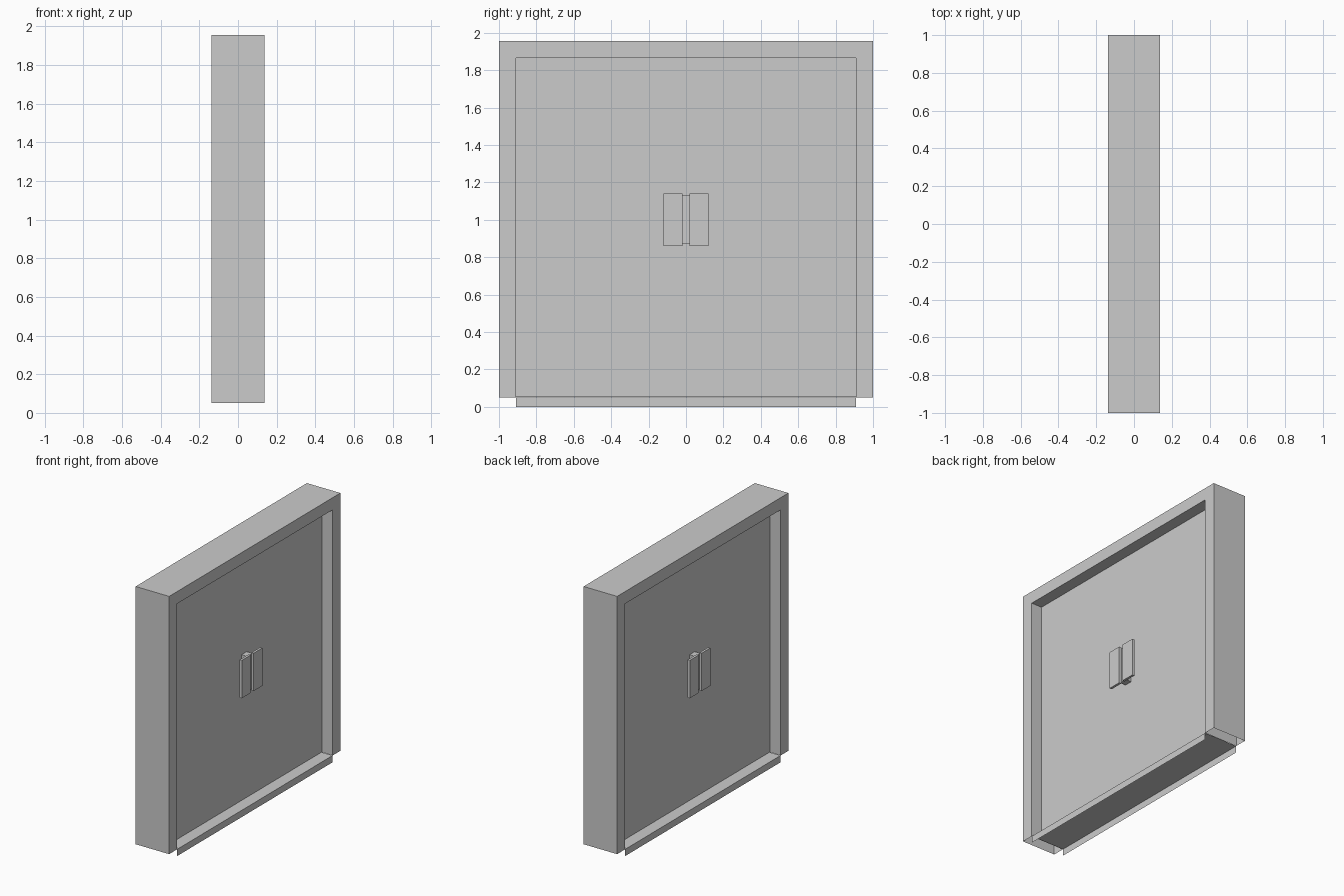
import bpy
import bmesh

cube = bpy.data.objects.get("Cube")
if cube:
    bpy.data.objects.remove(cube, do_unlink=True)

HALF_DEPTH = 0.137
BASE = 0.05

grey = bpy.data.materials.new("plain grey")
grey.use_nodes = True
grey.diffuse_color = (0.6, 0.6, 0.6, 1)
grey.node_tree.nodes["Principled BSDF"].inputs["Base Color"].default_value = (0.6, 0.6, 0.6, 1)


def finish(name, bm):
    bmesh.ops.recalc_face_normals(bm, faces=bm.faces[:])
    mesh = bpy.data.meshes.new(name)
    bm.to_mesh(mesh)
    bm.free()
    mesh.materials.append(grey)
    obj = bpy.data.objects.new(name, mesh)
    bpy.context.collection.objects.link(obj)
    return obj


def box(name, low, high):
    bm = bmesh.new()
    bmesh.ops.create_cube(bm, size=1)
    for v in bm.verts:
        for i in range(3):
            v.co[i] = (low[i] + high[i]) / 2 + v.co[i] * (high[i] - low[i])
    return finish(name, bm)


def arch(half_width, top):
    return [(-half_width, BASE), (-half_width, top), (half_width, top), (half_width, BASE)]


# Hollow door frame, open at the feet of the jambs
bm = bmesh.new()
rings = [[bm.verts.new((x, y, z)) for y, z in arch(w, t)]
         for x, w, t in ((-HALF_DEPTH, 1, 1.955), (HALF_DEPTH, 1, 1.955),
                         (HALF_DEPTH, 0.91, 1.865), (-HALF_DEPTH, 0.91, 1.865))]
for r in range(4):
    a, b = rings[r], rings[(r + 1) % 4]
    for i in range(3):
        bm.faces.new((a[i], a[i + 1], b[i + 1], b[i]))
finish("door_frame", bm)

# Threshold: folded sheet, open below and at the ends
bm = bmesh.new()
fold = [(-HALF_DEPTH, 0), (-HALF_DEPTH, BASE), (HALF_DEPTH, BASE), (HALF_DEPTH, 0)]
ends = [[bm.verts.new((x, y, z)) for x, z in fold] for y in (-0.908, 0.908)]
for i in range(3):
    bm.faces.new((ends[0][i], ends[0][i + 1], ends[1][i + 1], ends[1][i]))
finish("threshold", bm)

# Door panel set back in the frame
box("door_panel", (-0.05, -0.91, BASE + 0.003), (0.05, 0.91, 1.865))

# Pull plates on a central mount, on both faces of the door
for side, face in ((1, "right"), (-1, "left")):
    def span(a, b):
        return sorted((side * a, side * b))

    x0, x1 = span(0.097, 0.115)
    for hand, label in ((-1, "front"), (1, "back")):
        y0, y1 = sorted((hand * 0.018, hand * 0.12))
        box(f"{face}_{label}_pull_plate", (x0, y0, 0.86), (x1, y1, 1.14))
    x0, x1 = span(0.05, 0.097)
    box(f"{face}_pull_mount", (x0, -0.03, 0.87), (x1, 0.03, 1.13))
